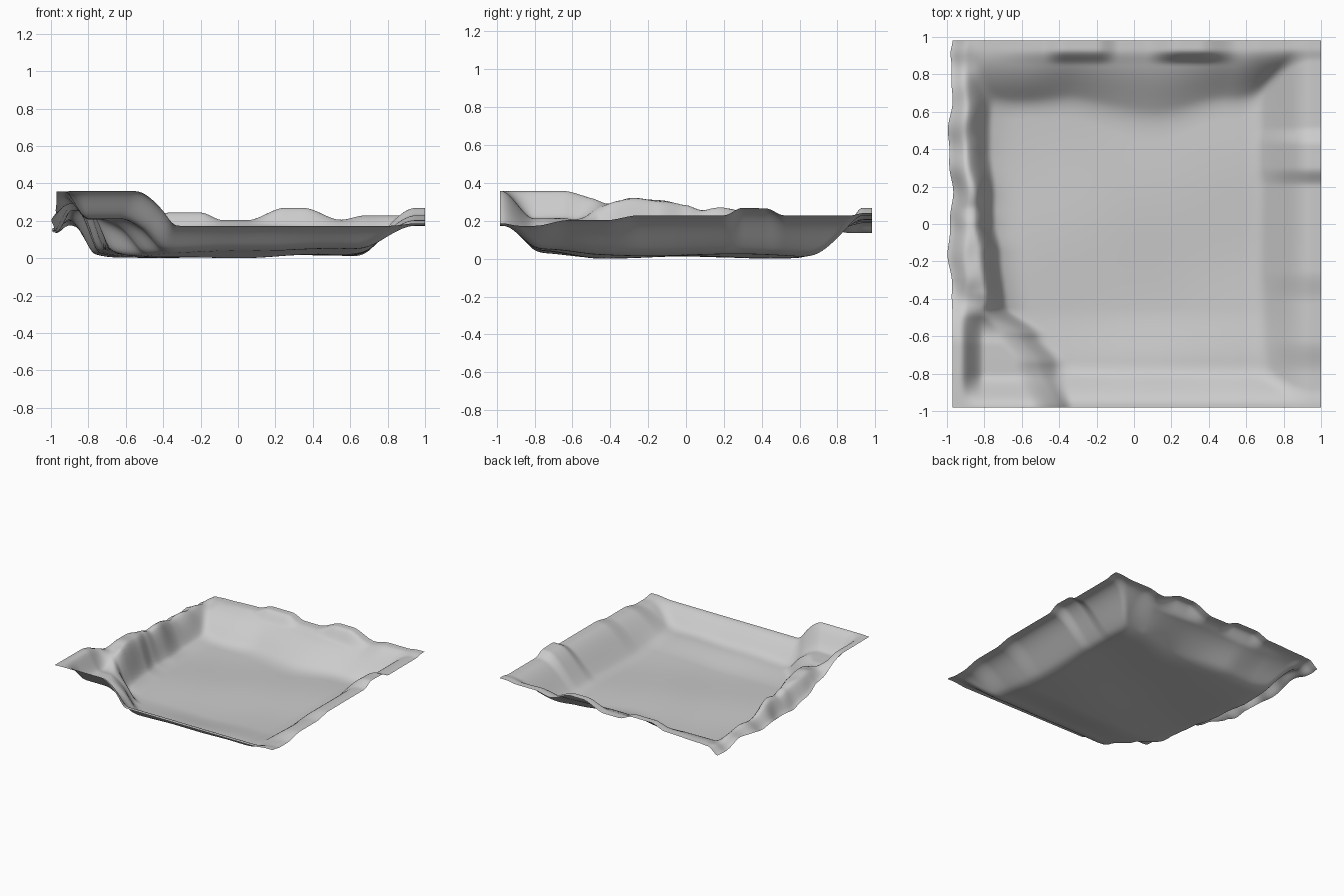
import bpy, math

cube = bpy.data.objects.get("Cube")
if cube:
    bpy.data.objects.remove(cube, do_unlink=True)


def step(a, b, t):
    t = min(1, max(0, (t - a) / (b - a)))
    return t * t * (3 - 2 * t)


def along(points, t):
    # smooth interpolation through (position, value) pairs
    for (a, va), (b, vb) in zip(points, points[1:]):
        if t <= b:
            return va + (vb - va) * step(a, b, t)
    return points[-1][1]


def blend(a, b, k=0.05):
    # soft maximum
    h = max(k - abs(a - b), 0) / k
    return max(a, b) + h * h * k / 4


# heights of the rims and the outline of the left bank
RIGHT_RIM = [(-1, .18), (-.8, .18), (-.62, .21), (-.42, .21), (-.25, .235),
             (.2, .235), (.3, .275), (.42, .272), (.52, .235)]
BACK_RIM = [(-1, .17), (-.8, .2), (-.5, .21), (-.37, .25), (-.2, .25), (-.08, .21),
            (.05, .21), (.25, .275), (.35, .275), (.55, .212), (.68, .235)]
BACK_FOOT = [(-1, .56), (-.4, .57), (.1, .44), (.5, .56), (.9, .7)]
BANK_TOP = [(-1, .365), (-.65, .37), (-.5, .335), (-.4, .31), (-.28, .32),
            (0, .3), (.1, .26), (.2, .27), (.4, .23), (.7, .21), (1, .2)]
BANK_X = [(-1, -.38), (-.75, -.49), (-.6, -.59), (-.45, -.74), (-.15, -.77),
          (0, -.8), (.15, -.8), (.4, -.83), (1, -.82)]
BANK_WIDTH = [(-1, .17), (-.6, .14), (-.4, .06), (-.1, .06), (.1, .06), (.5, .07), (1, .13)]
LEFT_EDGE = [(-1, .362), (-.65, .36), (-.3, .25), (-.1, .18), (.05, .155),
             (.25, .145), (.65, .17), (1, .14)]


def height(x, y):
    # gently rolling floor, higher along the front
    floor = -.004 + .008 * math.sin(4.2 * x + 2 * y) + .006 * math.sin(6 * y - 2.5 * x + 1)
    floor += .003 * math.sin(11 * x + 5 * y)
    floor += step(-.45, -.75, y) * (.018 + .012 * math.exp(-6 * (x - .1) ** 2))
    # front, right and back slopes
    front = floor + (.18 - floor) * step(-.73, -.97, y)
    right = floor + (along(RIGHT_RIM, y) - floor) * step(.58, .95, x)
    rim = along(BACK_RIM, x)
    low = min(rim, .2 + .035 * step(.5, .7, x))
    slope = step(along(BACK_FOOT, x), .94, y)
    slope += .12 * step(-.3, -.6, x) * (step(.56, .74, y) - step(.74, .94, y))
    back = floor + (low - floor) * slope + (rim - low) * step(.85, .93, y)
    # high bank on the left with a foot of scree
    mid, width = along(BANK_X, y), along(BANK_WIDTH, y)
    rise = .74 * step(mid + width, mid - width, x)
    rise += .26 * step(mid + width + .13 * step(-.6, -.4, y), mid - .03, x)
    # front left shelf sits lower than its outer rims
    hollow = step(-.94, -.8, x) * step(-.98, -.8, y) * step(-.36, -.62, y)
    top = along(BANK_TOP, y) - .15 * hollow
    bank = floor + (top - floor) * rise
    z = blend(blend(front, right), blend(back, bank))
    # outer edge falls away behind the crest
    z += (along(LEFT_EDGE, y) - z) * step(-.88, -.975, x)
    rough = step(-.6, -.3, y) * step(-.78, -.88, x) * step(1, .8, y)
    return z + rough * (.008 * math.sin(15 * y + 9 * x) + .005 * math.sin(29 * y - 12 * x))


# terrain sheet
bpy.ops.mesh.primitive_grid_add(x_subdivisions=150, y_subdivisions=150, size=2)
terrain = bpy.context.object
terrain.name = "terrain_basin"
for v in terrain.data.vertices:
    x, y = .015 + v.co.x * .985, v.co.y * .982
    z = height(x, y)
    ruffle = step(-.78, -.97, x) * step(-.6, -.3, y) * step(.98, .88, y)
    x -= ruffle * (.012 + .011 * math.sin(11 * y + 3) + .005 * math.sin(27 * y))
    v.co = (x, y, z)

# stand the sheet on the ground
base = min(v.co.z for v in terrain.data.vertices)
for v in terrain.data.vertices:
    v.co.z -= base

stone = bpy.data.materials.new("pale_grey")
stone.use_nodes = True
colour = (.6, .6, .6, 1)
stone.diffuse_color = colour
stone.node_tree.nodes["Principled BSDF"].inputs["Base Color"].default_value = colour
terrain.data.materials.append(stone)
bpy.ops.object.shade_smooth()
